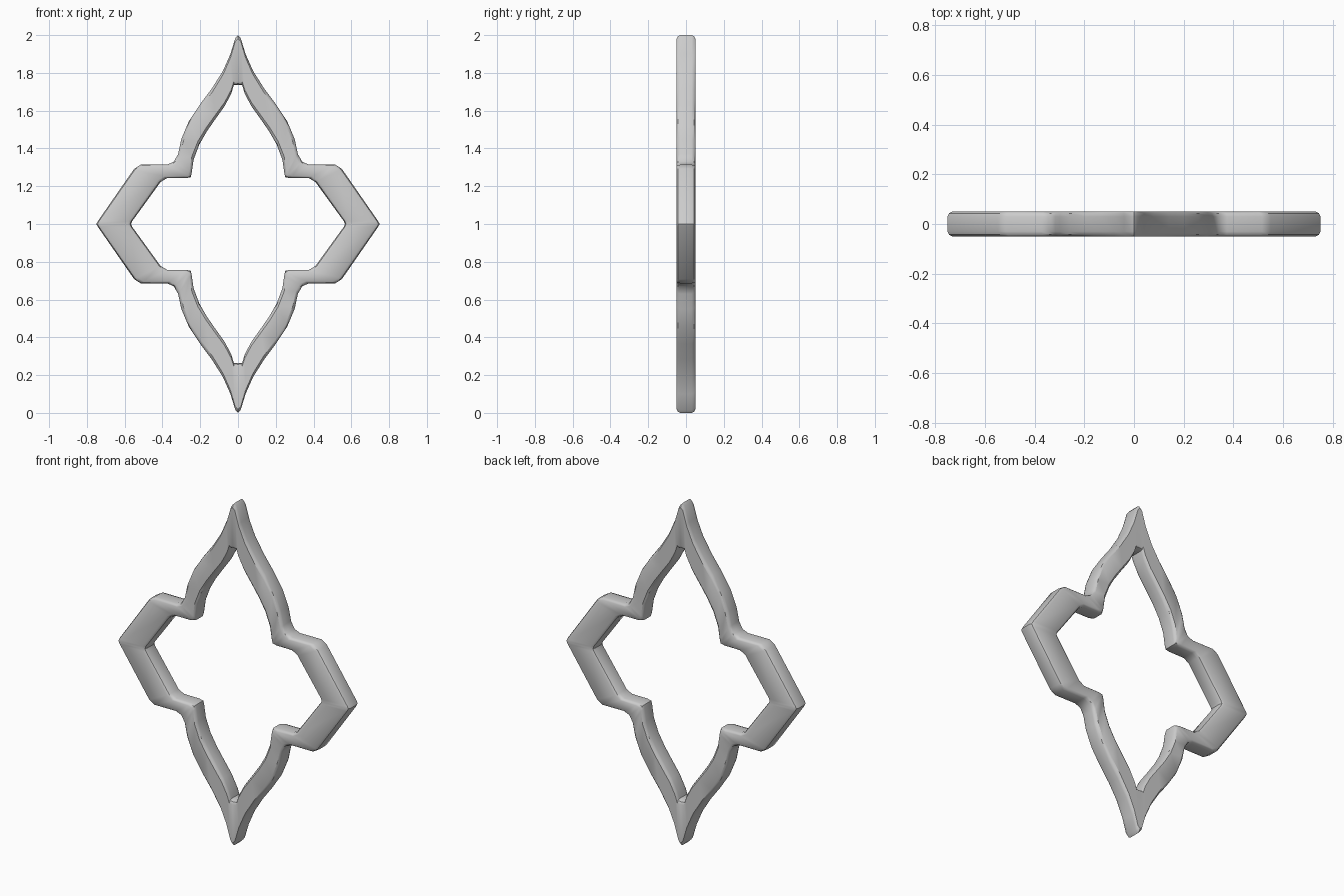
import bpy, bmesh
from math import radians
from mathutils import Vector

if "Cube" in bpy.data.objects:
    bpy.data.objects.remove(bpy.data.objects["Cube"])

# Quarter outlines (x, z above centre), paired point by point from top to side
OUTER = [(0, 1), (.014, .985), (.04, .90), (.08, .81), (.14, .715), (.20, .635),
         (.26, .545), (.30, .45), (.317, .37), (.34, .33), (.375, .314),
         (.515, .314), (.55, .292), (.742, .015), (.75, 0)]
INNER = [(0, .737), (.022, .735), (.036, .69), (.07, .625), (.12, .555), (.165, .49),
         (.205, .42), (.235, .34), (.246, .265), (.25, .248), (.275, .243),
         (.375, .243), (.41, .222), (.56, .015), (.566, 0)]
# Rounded edge: (distance inward from the outline, half depth)
EDGE = [(0, .03), (.006, .043), (.019, .05)]


def full_loop(quarter):
    """Mirror a quarter outline into a closed loop."""
    right = quarter + [(x, -z) for x, z in quarter[-2::-1]]
    left = [(-x, z) for x, z in right[-2:0:-1]]
    return [Vector((x, 0, z + 1)) for x, z in right + left]


# Star-shaped ring: sweep a rounded section along the paired outlines
bm = bmesh.new()
rings = []
for o, i in zip(full_loop(OUTER), full_loop(INNER)):
    d = (i - o).normalized()
    front = [o + d * t - Vector((0, y, 0)) for t, y in EDGE]
    front += [i - d * t - Vector((0, y, 0)) for t, y in reversed(EDGE)]
    section = front + [Vector((p.x, -p.y, p.z)) for p in reversed(front)]
    rings.append([bm.verts.new(p) for p in section])
for k, a in enumerate(rings):
    b = rings[(k + 1) % len(rings)]
    for j in range(len(a)):
        n = (j + 1) % len(a)
        bm.faces.new((a[j], a[n], b[n], b[j]))
bmesh.ops.recalc_face_normals(bm, faces=bm.faces)

mesh = bpy.data.meshes.new("star_frame")
bm.to_mesh(mesh)
bm.free()
frame = bpy.data.objects.new("star_frame", mesh)
bpy.context.collection.objects.link(frame)
bpy.context.view_layer.objects.active = frame
frame.select_set(True)
bpy.ops.object.shade_smooth_by_angle(angle=radians(35))
